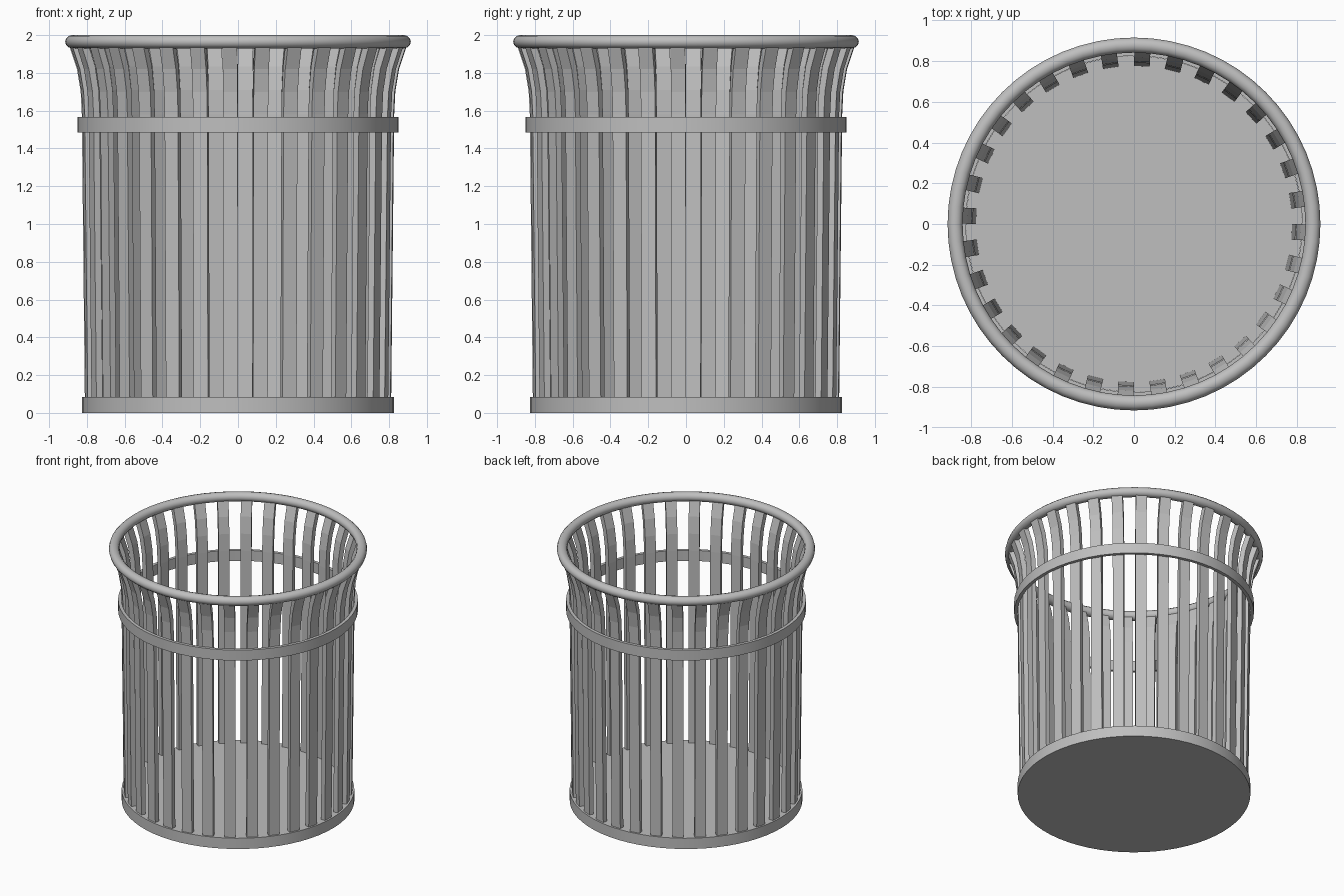
import bpy, math

if "Cube" in bpy.data.objects:
    bpy.data.objects.remove(bpy.data.objects["Cube"])

SLATS = 32
SEGMENTS = 64

grey = bpy.data.materials.new("grey_metal")
grey.use_nodes = True
colour = (0.52, 0.52, 0.52, 1)
grey.diffuse_color = colour
grey.node_tree.nodes["Principled BSDF"].inputs["Base Color"].default_value = colour


def make(name, verts, faces, smooth=True):
    mesh = bpy.data.meshes.new(name)
    mesh.from_pydata(verts, [], faces)
    mesh.materials.append(grey)
    obj = bpy.data.objects.new(name, mesh)
    bpy.context.collection.objects.link(obj)
    bpy.ops.object.select_all(action="DESELECT")
    obj.select_set(True)
    bpy.context.view_layer.objects.active = obj
    if smooth:
        bpy.ops.object.shade_smooth_by_angle(angle=math.radians(35))
    return obj


def ring(name, profile):
    """Revolve a closed counter-clockwise (radius, z) profile around z."""
    n = len(profile)
    verts, faces = [], []
    for s in range(SEGMENTS):
        a = math.tau * s / SEGMENTS
        verts += [(r * math.cos(a), r * math.sin(a), z) for r, z in profile]
        t = (s + 1) % SEGMENTS
        for i in range(n):
            j = (i + 1) % n
            faces.append((s * n + i, t * n + i, t * n + j, s * n + j))
    return make(name, verts, faces)


# Solid base disc
bpy.ops.mesh.primitive_cylinder_add(vertices=SEGMENTS, radius=0.825, depth=0.084,
                                    location=(0, 0, 0.042))
base = bpy.context.object
base.name = "base"
base.data.materials.append(grey)
bpy.ops.object.shade_smooth_by_angle(angle=math.radians(35))

# Flat hoop around the slats
ring("hoop", [(0.826, 1.485), (0.85, 1.485), (0.85, 1.567), (0.826, 1.567)])

# Rounded rim
steps = 12
ring("rim", [(0.878 + 0.037 * math.cos(math.tau * k / steps),
              1.965 + 0.035 * math.sin(math.tau * k / steps)) for k in range(steps)])

# Upright slats: straight below, flaring out under the rim
outer = [(0.81, 0.07), (0.826, 1.58), (0.832, 1.7), (0.852, 1.82), (0.895, 1.95)]
inner = [(0.775, 0.07), (0.791, 1.58), (0.797, 1.71), (0.817, 1.835), (0.858, 1.96)]
outline = outer + inner[::-1]
count, half = len(outline), 0.039
for k in range(SLATS):
    a = math.tau * (k - 0.25) / SLATS
    c, s = math.cos(a), math.sin(a)
    verts = [(r * c - w * s, r * s + w * c, z) for w in (-half, half) for r, z in outline]
    faces = [(i, (i + 1) % count, (i + 1) % count + count, i + count)[::-1]
             for i in range(count)]
    # Side faces, split into quads along the bend
    for i in range(len(outer) - 1):
        quad = (i, i + 1, count - 2 - i, count - 1 - i)
        faces += [quad, tuple(v + count for v in quad[::-1])]
    make(f"slat_{k + 1:02d}", verts, faces, smooth=False)
